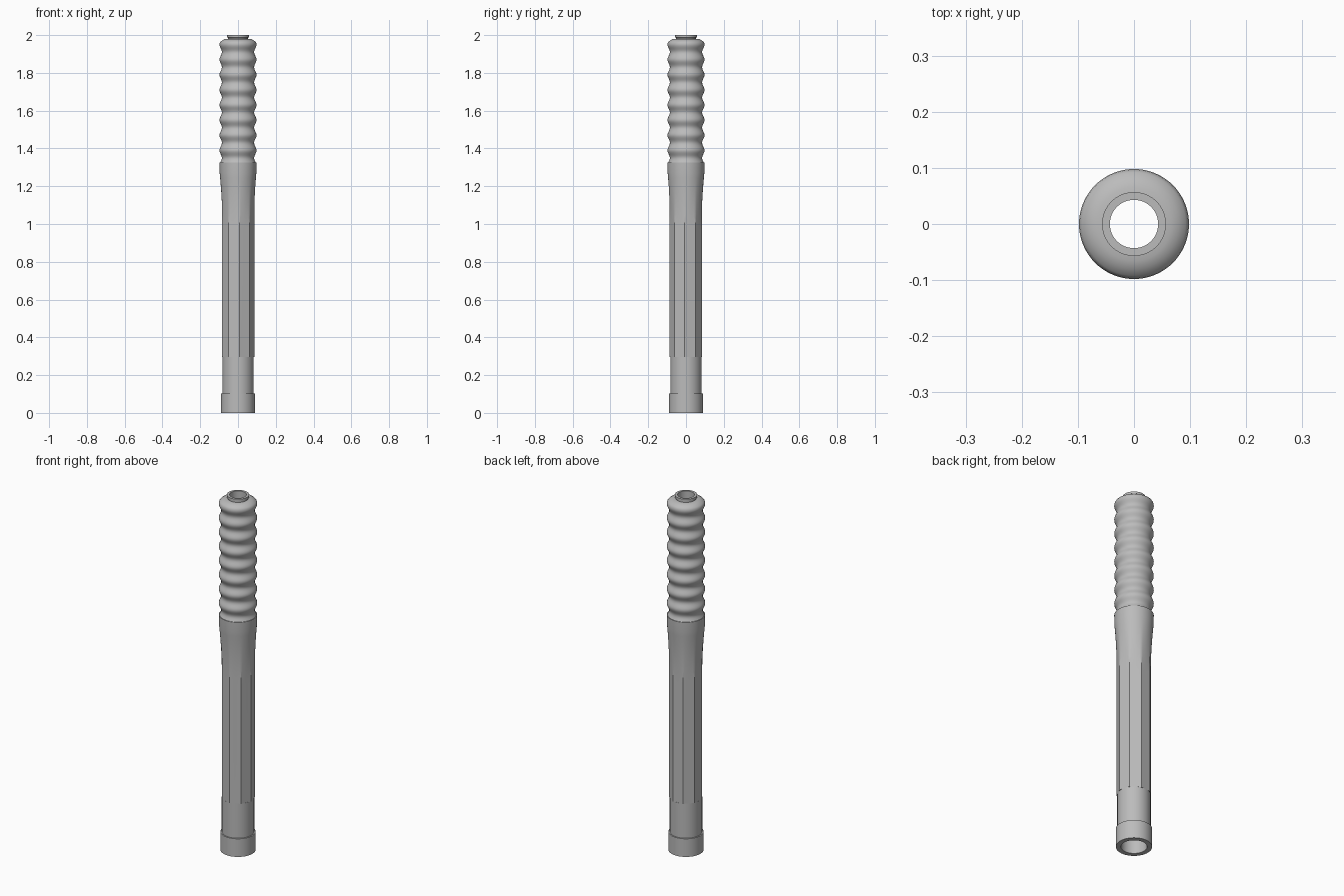
import bpy, bmesh
from math import sin, cos, pi, radians

if "Cube" in bpy.data.objects:
    bpy.data.objects.remove(bpy.data.objects["Cube"])

SEGMENTS = 72
FLATS = 9
BORE = 0.065

grey = bpy.data.materials.new("satin grey")
grey.use_nodes = True
colour = (0.5, 0.5, 0.5, 1)
grey.diffuse_color = colour
grey.node_tree.nodes["Principled BSDF"].inputs["Base Color"].default_value = colour


def facet_radius(corner, angle):
    """Radius of a regular polygon with one corner at angle zero."""
    step = 2 * pi / FLATS
    return corner * cos(step / 2) / cos(angle % step - step / 2)


def lathe(name, profile, start=0.0):
    """Spin a closed loop of (radius, height, facet amount) points."""
    bm = bmesh.new()
    rings = []
    for r, z, facet in profile:
        ring = []
        for i in range(SEGMENTS):
            a = 2 * pi * i / SEGMENTS
            radius = r + facet * (facet_radius(0.0875, a) - r)
            ring.append(bm.verts.new((radius * cos(a + start), radius * sin(a + start), z)))
        rings.append(ring)
    for low, high in zip(rings, rings[1:] + rings[:1]):
        for i in range(SEGMENTS):
            j = (i + 1) % SEGMENTS
            bm.faces.new((low[i], low[j], high[j], high[i]))
    bmesh.ops.recalc_face_normals(bm, faces=bm.faces)
    mesh = bpy.data.meshes.new(name)
    bm.to_mesh(mesh)
    bm.free()
    mesh.materials.append(grey)
    obj = bpy.data.objects.new(name, mesh)
    bpy.context.collection.objects.link(obj)
    bpy.ops.object.select_all(action="DESELECT")
    obj.select_set(True)
    bpy.context.view_layer.objects.active = obj
    bpy.ops.object.shade_smooth_by_angle(angle=radians(30))
    return obj


def tube(name, outer, bore=BORE, start=0.0):
    """Hollow turned part: outer points from bottom to top, then the bore."""
    points = [(p + (0,))[:3] for p in outer]
    lathe(name, points + [(bore, points[-1][1], 0), (bore, points[0][1], 0)], start)


# Bottom collar and plain lower barrel
tube("base_collar", [(0.09, 0), (0.09, 0.102)])
tube("lower_barrel", [(0.083, 0.102), (0.083, 0.297)])

# Nine-sided grip that blends into a round flare
grip = [(0.083, 0.297, 1), (0.083, 0.97, 1)]
for i in range(1, 13):
    t = i / 12
    grip.append((0.083 + 0.014 * t ** 1.5, 0.97 + 0.3 * t, (1 - t) ** 1.3))
grip.append((0.098, 1.325, 0))
tube("faceted_grip", grip, start=-pi / 4)

# Ribbed upper sleeve with a rounded shoulder
PITCH, CREST, BOTTOM = 0.08, 1.95, 1.325
ribs = []
for i in range(97):
    z = BOTTOM + (CREST - BOTTOM) * i / 96
    ribs.append((0.0917 + 0.0063 * cos(2 * pi * (z - CREST) / PITCH), z))
shoulder = [(0.0965, 1.959), (0.092, 1.966), (0.08, 1.974), (0.066, 1.98)]
tube("ribbed_sleeve", ribs + shoulder, bore=0.043)

# Top neck with a groove under its rim
tube("neck_rim", [(0.053, 1.978), (0.053, 1.986), (0.057, 1.988), (0.057, 2.0)], bore=0.043)
